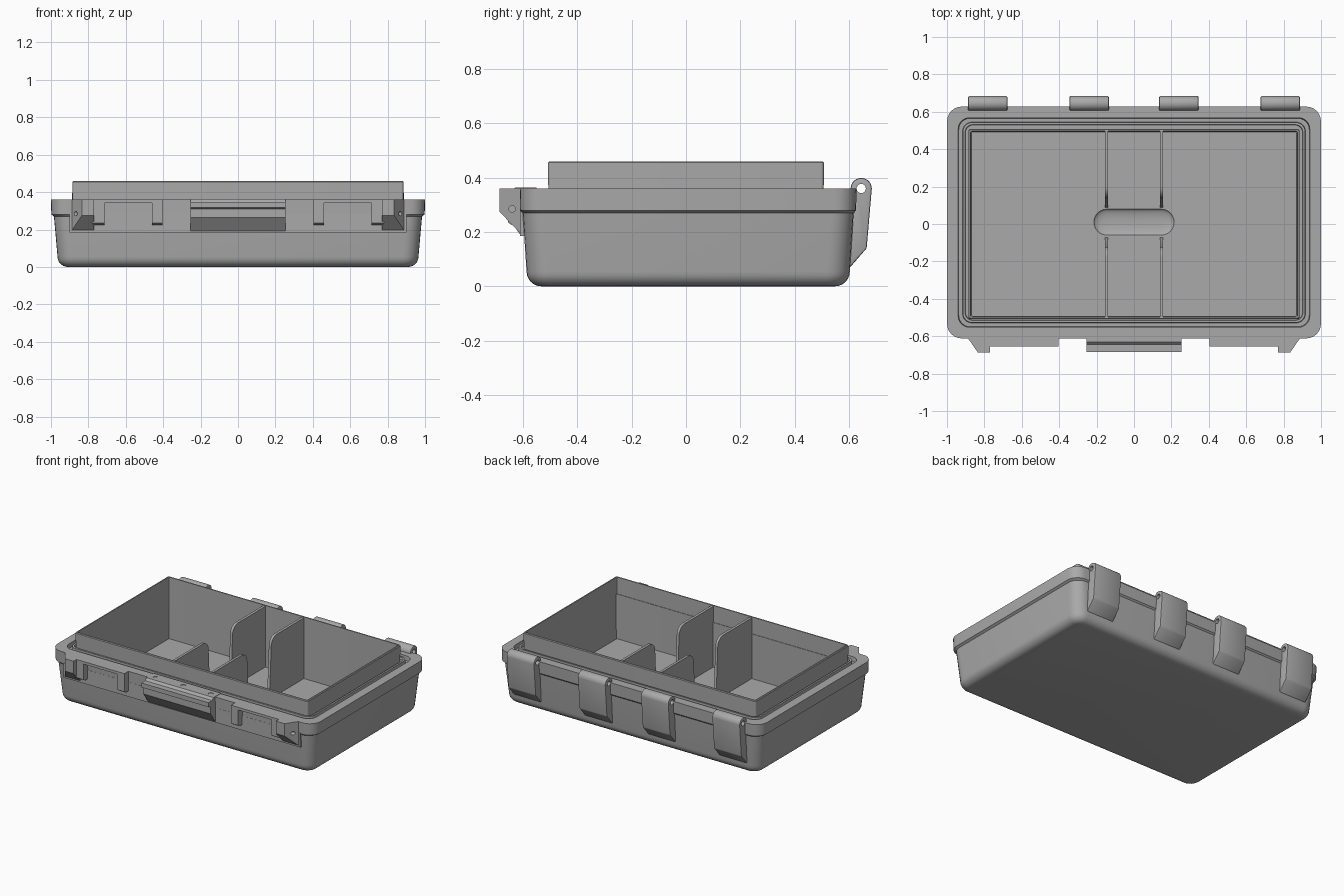
import bpy, bmesh, math
from mathutils import Matrix

old = bpy.data.objects.get("Cube")
if old:
    bpy.data.objects.remove(old, do_unlink=True)

grey = bpy.data.materials.new("plain grey")
grey.use_nodes = True
GREY = (0.4, 0.4, 0.4, 1)
grey.diffuse_color = GREY
grey.node_tree.nodes["Principled BSDF"].inputs["Base Color"].default_value = GREY


def finish(name, bm):
    bmesh.ops.recalc_face_normals(bm, faces=bm.faces)
    mesh = bpy.data.meshes.new(name)
    bm.to_mesh(mesh)
    bm.free()
    mesh.materials.append(grey)
    ob = bpy.data.objects.new(name, mesh)
    bpy.context.collection.objects.link(ob)
    return ob


def activate(ob):
    bpy.ops.object.select_all(action='DESELECT')
    ob.select_set(True)
    bpy.context.view_layer.objects.active = ob


def smooth(ob):
    activate(ob)
    bpy.ops.object.shade_smooth_by_angle(angle=math.radians(35))


def bevel(ob, width):
    mod = ob.modifiers.new("soft edges", 'BEVEL')
    mod.width, mod.segments = width, 2
    activate(ob)
    bpy.ops.object.modifier_apply(modifier=mod.name)


def cut(ob, cutter):
    mod = ob.modifiers.new("cut", 'BOOLEAN')
    mod.operation, mod.solver, mod.object = 'DIFFERENCE', 'EXACT', cutter
    activate(ob)
    bpy.ops.object.modifier_apply(modifier=mod.name)
    bpy.data.objects.remove(cutter, do_unlink=True)


def loft(name, rings, cy=0.0, seg=7):
    """Skin rounded rectangles given as (half x, half y, corner radius, z)."""
    bm = bmesh.new()
    loops = []
    for hx, hy, r, z in rings:
        loop = []
        for q, (sx, sy) in enumerate([(1, 1), (-1, 1), (-1, -1), (1, -1)]):
            for i in range(seg):
                a = (q + i / (seg - 1)) * math.pi / 2
                loop.append(bm.verts.new((sx * (hx - r) + r * math.cos(a),
                                          cy + sy * (hy - r) + r * math.sin(a), z)))
        loops.append(loop)
    for a, b in zip(loops, loops[1:]):
        for i in range(len(a)):
            j = (i + 1) % len(a)
            bm.faces.new((a[i], a[j], b[j], b[i]))
    bm.faces.new(loops[0])
    bm.faces.new(loops[-1])
    return finish(name, bm)


def prism(name, points, start, end, axis='X'):
    """Extrude a (y, z) profile along x, or an (x, y) outline along z."""
    bm = bmesh.new()
    place = (lambda p, t: (t, *p)) if axis == 'X' else (lambda p, t: (*p, t))
    a = [bm.verts.new(place(p, start)) for p in points]
    b = [bm.verts.new(place(p, end)) for p in points]
    bm.faces.new(a)
    bm.faces.new(b)
    for i in range(len(a)):
        j = (i + 1) % len(a)
        bm.faces.new((a[i], a[j], b[j], b[i]))
    return finish(name, bm)


def box(name, x, y, z):
    return prism(name, [(y[0], z[0]), (y[1], z[0]), (y[1], z[1]), (y[0], z[1])], *x)


def rod(centre, radius, length, axis='X'):
    bm = bmesh.new()
    turn = Matrix.Rotation(math.pi / 2, 4, 'Y') if axis == 'X' else Matrix()
    bmesh.ops.create_cone(bm, cap_ends=True, segments=20, radius1=radius, radius2=radius,
                          depth=length, matrix=Matrix.Translation(centre) @ turn)
    return finish("cutter", bm)


def arc(cy, cz, r, a0, a1, n=10):
    angles = [math.radians(a0 + (a1 - a0) * i / n) for i in range(n + 1)]
    return [(cy + r * math.cos(a), cz + r * math.sin(a)) for a in angles]


# Case: rounded bottom, tapered sides, thick rim, seal groove, hollow inside
rings = []
for i in range(7):
    a = i / 6 * math.pi / 2
    inset = 0.055 * (1 - math.sin(a))
    rings.append((0.965 - inset, 0.595 - inset, 0.085 - inset, 0.055 * (1 - math.cos(a))))
rings += [(0.984, 0.609, 0.08, 0.27), (0.998, 0.618, 0.08, 0.28), (1.0, 0.62, 0.08, 0.36),
          (0.94, 0.56, 0.06, 0.36), (0.937, 0.557, 0.06, 0.33),
          (0.917, 0.537, 0.05, 0.33), (0.915, 0.535, 0.05, 0.36),
          (0.903, 0.523, 0.04, 0.36), (0.901, 0.521, 0.04, 0.345),
          (0.876, 0.5, 0.02, 0.345), (0.876, 0.5, 0.02, 0.01)]
smooth(loft("case_body", rings, cy=0.008))

# Tray standing above the rim, with a shallow finger scoop in its floor
tray = loft("inner_tray", [(0.88, 0.503, 0.012, 0.014), (0.885, 0.508, 0.012, 0.455),
                           (0.881, 0.504, 0.009, 0.46), (0.873, 0.496, 0.004, 0.46),
                           (0.87, 0.493, 0.004, 0.038)])
scoop = []
for i in range(6):
    a = i / 6 * math.pi / 2
    s = 0.07 * (1 - math.cos(a))
    scoop.append((0.215 - s, 0.07 - s, 0.0695 - s, 0.039 - 0.02 * math.sin(a)))
cut(tray, loft("cutter", [(0.215, 0.07, 0.0695, 0.06)] + scoop, cy=0.01))
smooth(tray)

# Four divider panels with rounded free corners
profile = [(0.5, 0.036), (0.5, 0.455)] + arc(0.19, 0.395, 0.06, 90, 180, 6) \
    + [(0.115, 0.12), (0.08, 0.036)]
for side, x in (("right", -0.147), ("left", 0.147)):
    for end, sy in (("rear", 1), ("front", -1)):
        pts = [(sy * y + (0 if y > 0.4 else 0.008), z) for y, z in profile]
        smooth(prism(f"{end}_{side}_divider", pts, x - 0.009, x + 0.009))

# Front band below the rim
box("front_band", (-0.9, 0.9), (-0.611, -0.55), (0.185, 0.285))

# Latch brackets, mirrored
for side, s in (("right", -1), ("left", 1)):
    outline = [(s * 0.895, -0.6), (s * 0.835, -0.687), (s * 0.77, -0.687), (s * 0.77, -0.6)]
    lug = prism(f"{side}_latch_lug", outline, 0.185, 0.36, 'Z')
    for v in lug.data.vertices:
        if v.co.z < 0.2 and v.co.y < -0.65:
            v.co.z = 0.275
    cut(lug, rod((s * 0.86, -0.64, 0.285), 0.012, 0.14))
    smooth(lug)
    box(f"{side}_latch_shelf", (s * 0.78, s * 0.405), (-0.655, -0.6), (0.342, 0.36))
    foot = [(-0.6, 0.36), (-0.655, 0.36), (-0.655, 0.235), (-0.64, 0.225), (-0.6, 0.225)]
    prism(f"{side}_latch_inner_leg", foot, s * 0.46, s * 0.405)
    prism(f"{side}_latch_outer_leg", foot, s * 0.78, s * 0.715)

# Central catch with a lip and three screw holes
catch = prism("front_catch", [(-0.55, 0.3), (-0.55, 0.363), (-0.63, 0.363), (-0.645, 0.348),
                              (-0.685, 0.348), (-0.685, 0.318), (-0.665, 0.31),
                              (-0.665, 0.265), (-0.61, 0.19), (-0.59, 0.19)], -0.255, 0.255)
for x in (-0.21, 0, 0.21):
    cut(catch, rod((x, -0.595, 0.363), 0.017, 0.03, 'Z'))
smooth(catch)

# Rear hinges: a bored barrel running into a tapered arm
hinge_profile = [(0.58, 0.07), (0.604, 0.07), (0.665, 0.14)] \
    + arc(0.645, 0.36, 0.039, 0, 180, 14) + [(0.6, 0.28), (0.58, 0.28)]
for i, x in enumerate((-0.782, -0.24, 0.24, 0.782)):
    hinge = prism(f"hinge_{i + 1}", hinge_profile, x - 0.105, x + 0.105)
    bevel(hinge, 0.006)
    cut(hinge, rod((x, 0.645, 0.36), 0.017, 0.3))
    smooth(hinge)
